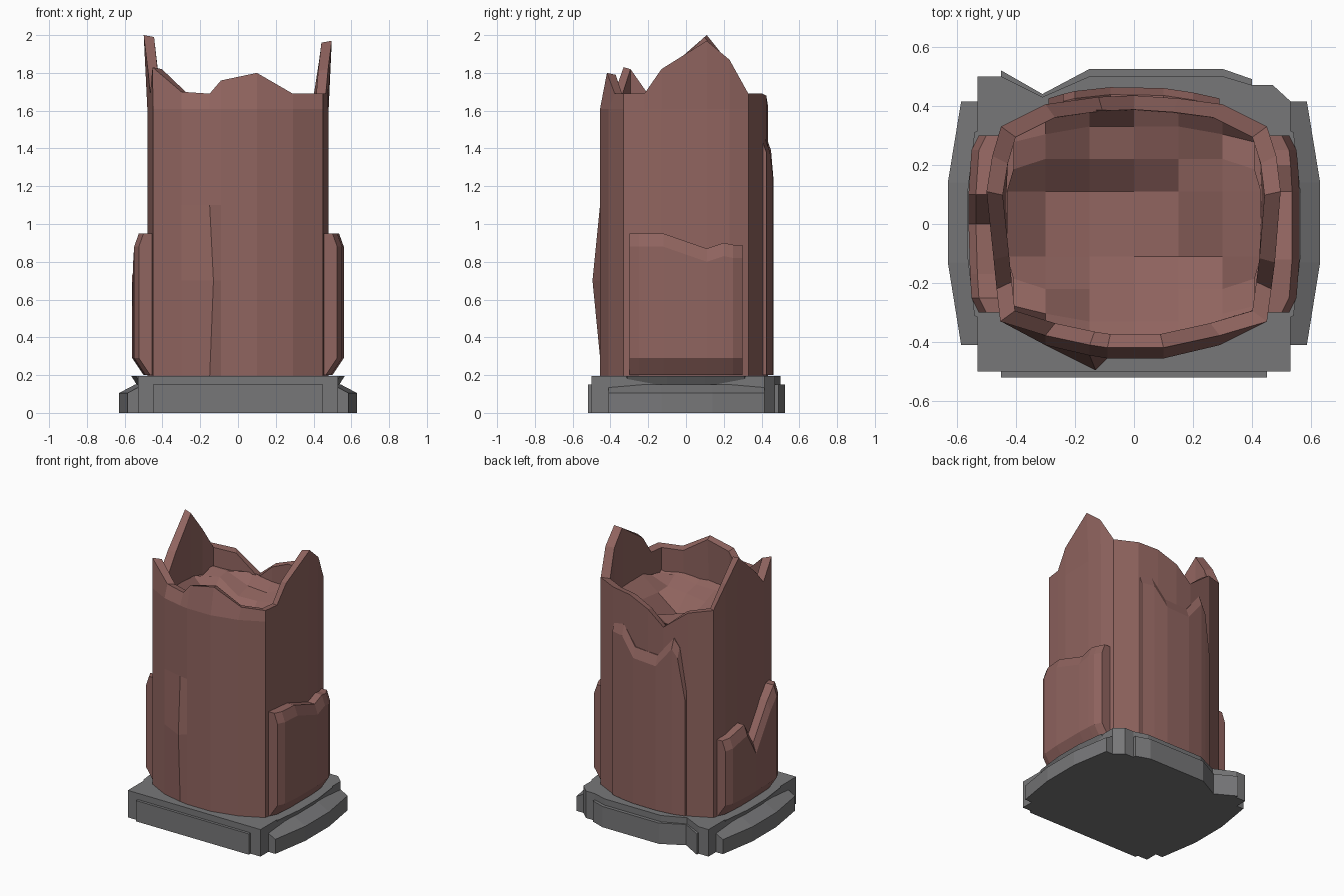
import bpy, bmesh, random
from mathutils import Vector

if "Cube" in bpy.data.objects:
    bpy.data.objects.remove(bpy.data.objects["Cube"])

random.seed(4)


def material(name, rgb):
    m = bpy.data.materials.new(name)
    m.diffuse_color = (*rgb, 1)
    m.use_nodes = True
    m.node_tree.nodes["Principled BSDF"].inputs["Base Color"].default_value = m.diffuse_color
    return m


BRICK = material("red brown brick", (0.28, 0.128, 0.115))
STONE = material("grey stone", (0.185, 0.185, 0.19))


def finish(name, bm, mat):
    bmesh.ops.recalc_face_normals(bm, faces=bm.faces)
    me = bpy.data.meshes.new(name)
    bm.to_mesh(me)
    bm.free()
    me.materials.append(mat)
    ob = bpy.data.objects.new(name, me)
    bpy.context.collection.objects.link(ob)
    return ob


def loft(name, rings, mat):
    """Skin closed rings of equal length and cap both ends."""
    bm = bmesh.new()
    vs = [[bm.verts.new(p) for p in r] for r in rings]
    n = len(rings[0])
    for a, b in zip(vs, vs[1:]):
        for i in range(n):
            j = (i + 1) % n
            bm.faces.new((a[i], a[j], b[j], b[i]))
    bm.faces.new(vs[0])
    bm.faces.new(vs[-1])
    return finish(name, bm, mat)


def prism(name, outline, z0, z1, mat):
    return loft(name, [[(x, y, z) for x, y in outline] for z in (z0, z1)], mat)


def panel(name, place, cols, inner, flare):
    """Thick broken wall plate; cols are (along, out, top)."""
    rings = []
    for a, o, t in cols:
        prof = [(inner, 0.2), (o - flare, 0.2), (o, 0.29), (o, t - 0.07),
                (o - 0.025, t), (inner, t)]
        rings.append([place(a, d, z) for d, z in prof])
    return loft(name, rings, BRICK)


# Stone base: slab, front and back plates
prism("base_slab", [(-.53, -.5), (.53, -.5), (.53, .415), (.47, .47), (.40, .47),
                    (.30, .5), (-.15, .5), (-.31, .43), (-.45, .5), (-.53, .5)],
      0, 0.195, STONE)
prism("base_front_plate", [(-.45, -.52), (.45, -.52), (.45, -.45), (-.45, -.45)],
      0, 0.15, STONE)
prism("base_back_plate", [(.40, .40), (.40, .49), (.30, .525), (-.15, .525),
                          (-.31, .44), (-.45, .52), (-.45, .40)], 0, 0.15, STONE)

# Curved side plates with a sloped top, and the flared shelf above them
for side, s in (("right", 1), ("left", -1)):
    edge = [(.45, -.41), (.585, -.41), (.63, -.13), (.63, .14), (.585, .415), (.45, .415)]
    loft(f"base_{side}_plate",
         [[(s * (x - (d if x > .5 else 0)), y, z) for x, y in edge]
          for z, d in ((0, 0), (.105, 0), (.15, .085))], STONE)
    lip = [(.45, -.36), (.54, -.31), (.565, -.1), (.565, .1), (.54, .31), (.45, .36)]
    loft(f"base_{side}_shelf",
         [[(s * (x - (d if x > .5 else 0)), y, z) for x, y in lip]
          for z, d in ((.14, .035), (.195, 0))], STONE)

# Tower shell: outline with broken rim height at each point
outline = [
    (-.45, -.33, 1.83), (-.30, -.41, 1.70), (-.15, -.445, 1.69), (-.09, -.455, 1.76),
    (.10, -.455, 1.80), (.29, -.41, 1.69), (.45, -.33, 1.69),               # front
    (.465, -.22, 1.69), (.475, -.13, 1.82), (.48, .11, 1.97), (.475, .23, 1.87),
    (.45, .33, 1.69),                                                      # right
    (.30, .405, 1.69), (.15, .425, 1.68), (0, .435, 1.62), (-.12, .43, 1.52),
    (-.30, .405, 1.66), (-.45, .33, 1.69),                                  # back
    (-.475, .23, 1.85), (-.48, .11, 2.0), (-.475, -.12, 1.80), (-.465, -.22, 1.69)]


def rim(x, y, z):
    if y < -.4:                                   # front leans inwards
        return (x, y * .92, z)
    return (x * (1 + max(0, z - 1.8) * .2), y, z)  # side peaks flare out


def inside(x, y, z):
    rx, ry, rz = rim(x, y, z)
    return (rx * .89, ry * .89, z - .01)


rings = [[(x, y, z) for x, y, _ in outline] for z in (.19, .7, 1.1)]
rings[1][2] = (-.13, -.495, .7)                    # bulge in the front wall
rings.append([(x, y, min(1.61, t - .08)) for x, y, t in outline])
rings.append([rim(*p) for p in outline])
rings.append([inside(*p) for p in outline])
rings.append([(x * .9, y * .88, 1.25) for x, y, _ in outline])
loft("tower_shell", rings, BRICK)

# Rubble floor inside: bumpy bowl on a coarse grid
xs = [-.43, -.30, -.15, 0, .15, .30, .43]
ys = [-.395, -.33, -.22, -.11, .11, .22, .33, .385]
bm = bmesh.new()
grid = []
for y in ys:
    row = []
    for x in xs:
        px, py = x, y
        if abs(x) > .4 and abs(y) > .2:            # round the corners
            px, py = x * .95, y * .84
        elif abs(x) > .25 and abs(y) > .32:
            py = y * .92
        r = min(1, (x / .45) ** 2 + (y / .42) ** 2)
        row.append(bm.verts.new((px, py, 1.34 + .2 * r + random.uniform(-.045, .045))))
    grid.append(row)
for r0, r1 in zip(grid, grid[1:]):
    for i in range(len(xs) - 1):
        bm.faces.new((r0[i], r0[i + 1], r1[i + 1], r1[i]))
floor = finish("rubble_floor", bm, BRICK)
if floor.data.polygons[0].normal.z < 0:
    floor.data.flip_normals()

# Outer broken wall plates: right, left and back
panel("right_wall_plate", lambda a, o, z: (o, a, z),
      [(-.30, .525, .95), (-.25, .55, .95), (-.12, .56, .95), (.11, .56, .87),
       (.20, .555, .90), (.25, .55, .89), (.30, .525, .89)], .44, .06)
panel("left_wall_plate", lambda a, o, z: (-o, a, z),
      [(-.30, .525, .95), (-.25, .55, .95), (-.17, .555, .87), (0, .56, .63),
       (.10, .56, .80), (.25, .55, .76), (.30, .525, .75)], .44, .06)
panel("back_wall_plate", lambda a, o, z: (a, o, z),
      [(.29, .425, 1.45), (.20, .445, 1.45), (.10, .46, 1.32), (-.08, .463, 1.31),
       (-.20, .45, 1.46), (-.24, .44, 1.40), (-.29, .425, 1.1)], .38, 0)
